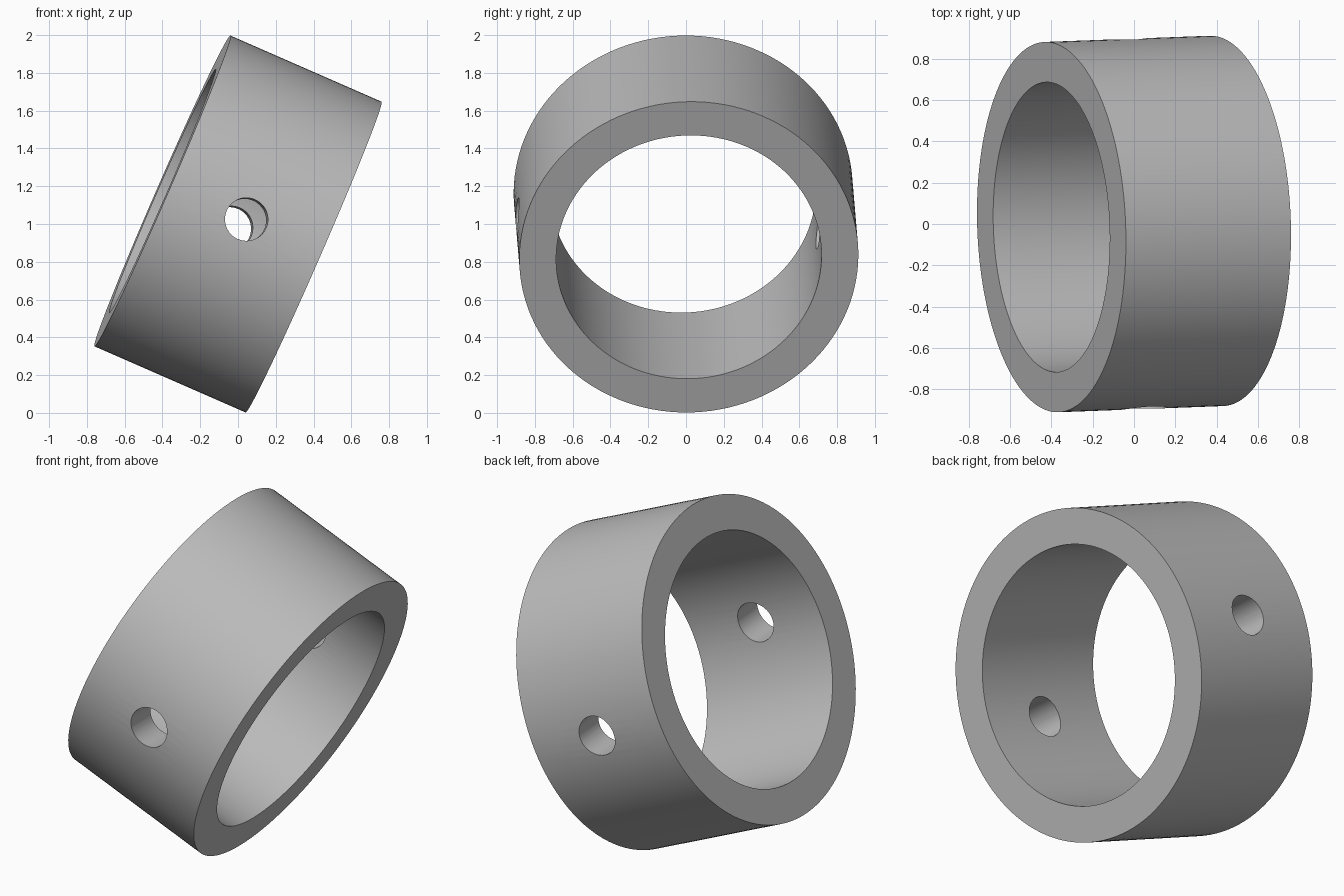
import bpy
import math
from mathutils import Vector

cube = bpy.data.objects.get("Cube")
if cube:
    bpy.data.objects.remove(cube, do_unlink=True)

CENTRE = Vector((0, 0, 1))
AXIS = Vector((0.80, 0.03, -0.35))      # ring axis, full width long
PIN = Vector((0.045, -0.9, 0.025))      # cross hole axis
OUTER, INNER, HOLE = 0.898, 0.703, 0.114

grey = bpy.data.materials.new("plain_grey")
grey.use_nodes = True
colour = (0.5, 0.5, 0.5, 1)
grey.diffuse_color = colour
grey.node_tree.nodes["Principled BSDF"].inputs["Base Color"].default_value = colour


def cylinder(name, radius, depth, direction, sides):
    bpy.ops.mesh.primitive_cylinder_add(
        vertices=sides, radius=radius, depth=depth, location=CENTRE,
        rotation=direction.to_track_quat('Z', 'Y').to_euler())
    obj = bpy.context.object
    obj.name = name
    obj.data.materials.append(grey)
    return obj


# Collar body, with a wide bore and a cross hole through both walls
collar = cylinder("collar_ring", OUTER, AXIS.length, AXIS, 128)
cutters = [cylinder("bore_cutter", INNER, 2, AXIS, 128),
           cylinder("cross_hole_cutter", HOLE, 3, PIN, 48)]
for cutter in cutters:
    cut = collar.modifiers.new(cutter.name, 'BOOLEAN')
    cut.operation = 'DIFFERENCE'
    cut.solver = 'EXACT'
    cut.object = cutter

# Apply the cuts and drop the cutters
bpy.ops.object.select_all(action='DESELECT')
collar.select_set(True)
bpy.context.view_layer.objects.active = collar
for cutter in cutters:
    bpy.ops.object.modifier_apply(modifier=cutter.name)
    bpy.data.objects.remove(cutter, do_unlink=True)

bpy.ops.object.shade_smooth_by_angle(angle=math.radians(30))
